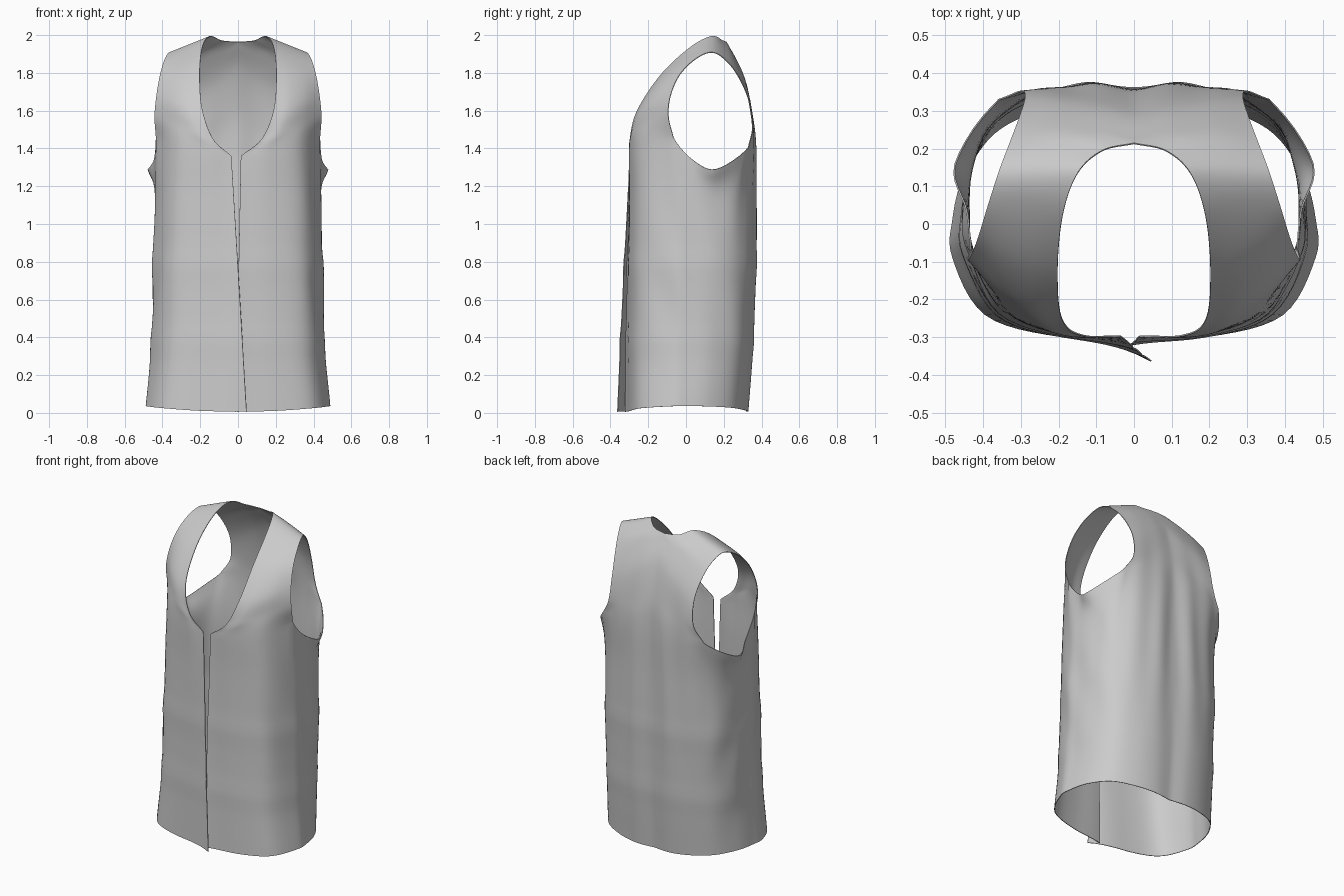
import bpy
import bmesh
import math
from mathutils import Vector

if "Cube" in bpy.data.objects:
    bpy.data.objects.remove(bpy.data.objects["Cube"], do_unlink=True)

ACROSS = 6   # subdivisions between neighbouring columns of control points
ALONG = 8    # subdivisions between neighbouring rows of control points


def smooth_path(points, steps):
    """Sample a smooth curve that passes through all the points."""
    pts = [Vector(p) for p in points]
    pts = [2 * pts[0] - pts[1]] + pts + [2 * pts[-1] - pts[-2]]
    result = []
    for a, b, c, d in zip(pts, pts[1:], pts[2:], pts[3:]):
        for i in range(steps):
            t = i / steps
            result.append(0.5 * (2 * b + (c - a) * t
                                 + (2 * a - 5 * b + 4 * c - d) * t ** 2
                                 + (3 * b - a - 3 * c + d) * t ** 3))
    result.append(pts[-2].copy())
    return result


# Half cross-section of the trunk, centre front to centre back:
# share of the half width, share of the way from front to back
SECTION = [(0, 0), (.4, .01), (.79, .1), (.98, .34), (1, .5),
           (.97, .68), (.84, .86), (.58, .96), (.28, 1), (0, .985)]
# Height, half width, front y, back y and pinch of the back of each trunk ring
RINGS = [(.006, .5, -.305, .33, .15), (.35, .463, -.305, .355, .06),
         (.8, .447, -.303, .37, 0), (1.15, .435, -.3, .37, -.04)]
# Chest line, dipping under the arm
CHEST = [(0, -.3, 1.36), (.17, -.297, 1.38), (.33, -.235, 1.41),
         (.435, -.068, 1.46), (.445, .035, 1.34), (.476, .16, 1.29),
         (.36, .333, 1.405), (.25, .357, 1.41), (.12, .37, 1.41),
         (0, .36, 1.41)]
# Neck edge over the shoulder, then down the centre back
NECK = [(.12, -.298, 1.45), (.188, -.26, 1.6), (.203, -.135, 1.79),
        (.19, .02, 1.935), (.15, .135, 1.995), (.085, .195, 1.972),
        (0, .215, 1.965), (0, .29, 1.82), (0, .345, 1.6)]
# Armhole edge from the front, over the shoulder, to the back
ARM = [(.442, -.094, 1.57), (.432, -.083, 1.68), (.413, -.035, 1.79),
       (.387, .05, 1.875), (.358, .14, 1.91), (.328, .22, 1.86),
       (.304, .285, 1.77), (.289, .335, 1.65), (.3, .354, 1.51)]
# How far the cloth rounds out between those two edges
BULGE = [-.06, -.035, -.016, 0, 0, .01, .013, .01, .006]
NAPE = 6     # place in the neck edge where it turns down the back


def trunk_rows():
    rows = []
    for z, width, front, back, pinch in RINGS:
        lift = .03 if z < .1 else 0
        rows.append([(width * u * (1 - pinch * v * v),
                      front + (back - front) * v, z + lift * u * u)
                     for u, v in SECTION])
    rows = [smooth_path(r, ACROSS) for r in rows]
    # The chest line follows the armhole edge round under the arm
    under = smooth_path([ARM[0]] + CHEST[3:7] + [ARM[-1]], ACROSS)
    rows.append(smooth_path(CHEST[:4], ACROSS)[:-1] + under[ACROSS:-ACROSS]
                + smooth_path(CHEST[6:], ACROSS)[1:])
    return rows


def shoulder_rows():
    rows = []
    for neck, arm, bulge in zip(NECK, ARM, BULGE):
        row = []
        for i in range(4):
            t = i / 3
            p = Vector(neck).lerp(Vector(arm), t)
            p.y += bulge * math.sin(math.pi * t)
            row.append(p)
        rows.append(smooth_path(row, ACROSS))
    return rows


def panel_column(points, corners, sharpness):
    """A column that turns sharply at the corners by the given share."""
    soft = smooth_path(points, ALONG)
    stops = [0] + corners + [len(points) - 1]
    sharp = []
    for a, b in zip(stops, stops[1:]):
        sharp += smooth_path(points[a:b + 1], ALONG)[:-1]
    sharp.append(soft[-1])
    return [p.lerp(q, sharpness) for p, q in zip(soft, sharp)]


def bump(value, centre, width):
    return math.exp(-((value - centre) / width) ** 2)


def drape(p, side):
    """Place a point on its side, overlap the opening and add soft folds."""
    x, y, z = max(p.x, 0), p.y, p.z
    wx = side * x
    if y < -.1:
        near = max(0, 1 - x / .18)
        high = min(z / 1.36, 1)
        hem_shift, top_shift, sag = ((.045, -.035, -.06) if side < 0
                                     else (-.012, .015, -.018))
        wx += near * (hem_shift + (top_shift - hem_shift) * high)
        y += near ** 2 * sag * (1 - high)
    # Level welts round the trunk, upright ripples behind, slants at the sides
    fold = .004 * bump(z, .78, .06) + .004 * bump(z, .38, .06)
    behind = min(max((y - .15) / .15, 0), 1)
    fold += .004 * behind * math.cos(38 * x + 2 * z) * bump(z, 1.1, .5)
    flank = max(0, (x - .3) / .15)
    fold += .004 * flank * math.sin(24 * y + 11 * z + side) * bump(z, .7, .4)
    out = Vector((wx, y - .03, 0)).normalized()
    if x < .001 and y > 0:
        out.x = 0
    return Vector((wx, y, z)) + out * fold


def add_sheet(bm, columns, side):
    grid = [[bm.verts.new(drape(p, side)) for p in col] for col in columns]
    for left, right in zip(grid, grid[1:]):
        for i in range(len(left) - 1):
            quad = [left[i], right[i], right[i + 1], left[i + 1]]
            bm.faces.new(quad if side > 0 else quad[::-1])


# Columns that run up the front, over the shoulder and down the back,
# with corners at the ends of the neck edge and of the armhole edge
trunk, shoulder = trunk_rows(), shoulder_rows()
last = len(trunk[0]) - 1
front_chest = len(trunk) - 1
neck_corners = [front_chest, len(trunk) + NAPE]
arm_corners = [front_chest, len(trunk) + len(shoulder)]
panel_columns = []
for j in range(3 * ACROSS + 1):
    column = [row[j] for row in trunk] + [row[j] for row in shoulder]
    column += [row[last - j] for row in reversed(trunk)]
    from_neck, from_arm = j / ACROSS, 3 - j / ACROSS
    corners = neck_corners if from_neck < from_arm else arm_corners
    sharpness = max(0, 1 - min(from_neck, from_arm))
    panel_columns.append(panel_column(column, corners, sharpness))

# Columns under the arm, sharing their end columns with the panels
trunk_length = front_chest * ALONG + 1
edge = panel_columns[-1]
side_columns = [edge[:trunk_length]]
for j in range(3 * ACROSS + 1, 6 * ACROSS):
    side_columns.append(smooth_path([row[j] for row in trunk], ALONG))
side_columns.append(edge[::-1][:trunk_length])

# Both halves, joined down the centre back
bm = bmesh.new()
for side in (1, -1):
    add_sheet(bm, panel_columns, side)
    add_sheet(bm, side_columns, side)
bmesh.ops.remove_doubles(bm, verts=bm.verts[:], dist=.0002)
mesh = bpy.data.meshes.new("vest")
bm.to_mesh(mesh)
bm.free()
vest = bpy.data.objects.new("vest", mesh)
bpy.context.collection.objects.link(vest)

# Cloth colour
cloth = bpy.data.materials.new("light grey cloth")
cloth.use_nodes = True
grey = (.6, .6, .6, 1)
cloth.diffuse_color = grey
cloth.node_tree.nodes["Principled BSDF"].inputs["Base Color"].default_value = grey
mesh.materials.append(cloth)

# Cloth thickness and smooth shading
thickness = vest.modifiers.new("thickness", 'SOLIDIFY')
thickness.thickness = .004
thickness.offset = -1
bpy.ops.object.select_all(action='DESELECT')
vest.select_set(True)
bpy.context.view_layer.objects.active = vest
bpy.ops.object.modifier_apply(modifier=thickness.name)
bpy.ops.object.shade_smooth_by_angle(angle=math.radians(50))
